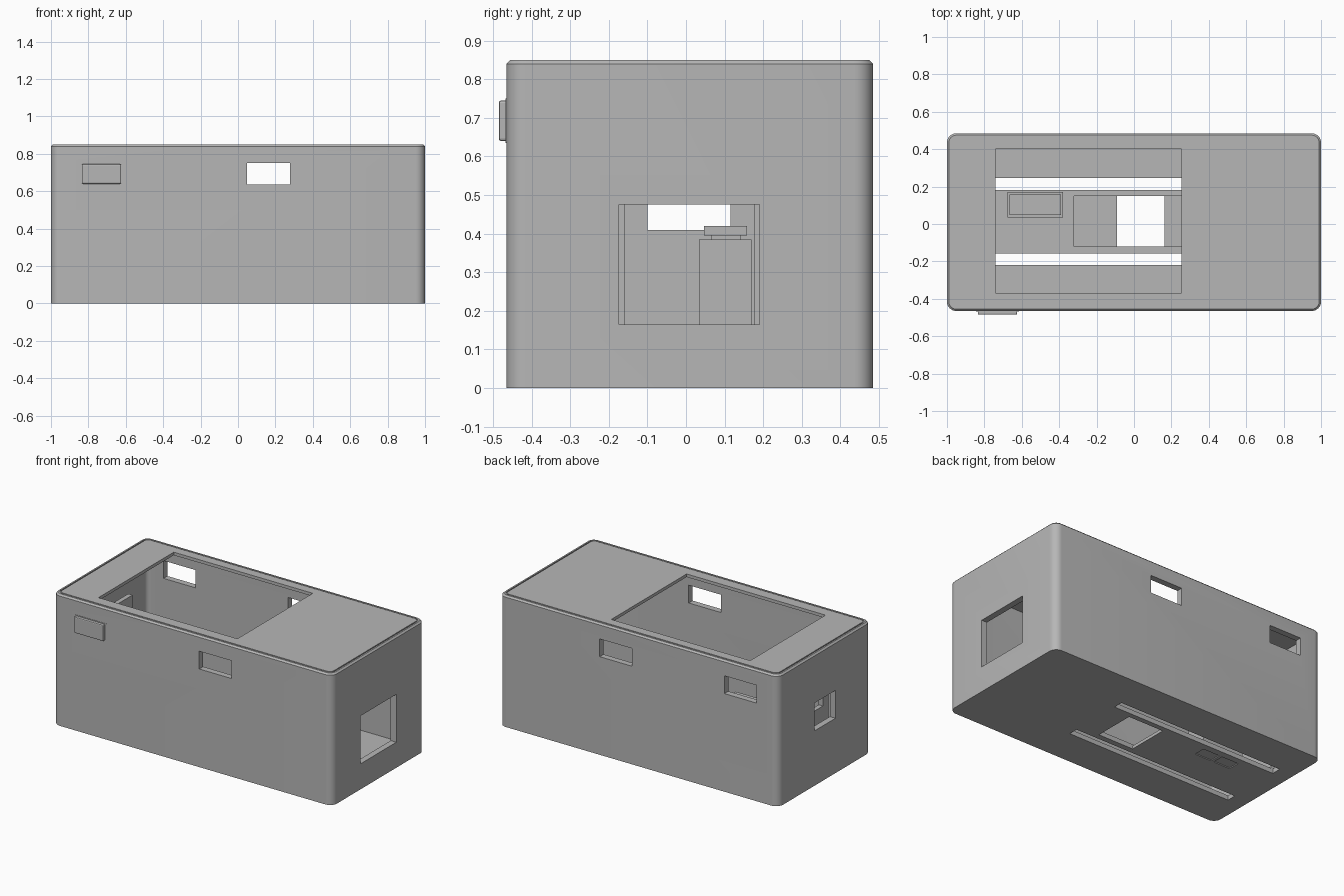
import bpy, bmesh

cube = bpy.data.objects.get("Cube")
if cube:
    bpy.data.objects.remove(cube, do_unlink=True)

gray = bpy.data.materials.new("plain_gray")
gray.use_nodes = True
gray.diffuse_color = (0.47, 0.47, 0.47, 1)
gray.node_tree.nodes["Principled BSDF"].inputs["Base Color"].default_value = (0.47, 0.47, 0.47, 1)


def box(name, x, y, z, corner=0.0, top=0.0):
    """Box from (min, max) ranges, with optional rounded uprights and chamfered top."""
    bm = bmesh.new()
    bmesh.ops.create_cube(bm, size=1)
    for v in bm.verts:
        v.co = [r[0] + (c + 0.5) * (r[1] - r[0]) for c, r in zip(v.co, (x, y, z))]
    if corner:
        uprights = [e for e in bm.edges
                    if abs(e.verts[0].co.z - e.verts[1].co.z) > 1e-5]
        bmesh.ops.bevel(bm, geom=uprights, offset=corner, segments=8,
                        profile=0.5, affect='EDGES')
    if top:
        rim = [e for e in bm.edges if all(abs(v.co.z - z[1]) < 1e-5 for v in e.verts)]
        bmesh.ops.bevel(bm, geom=rim, offset=top, segments=1, affect='EDGES')
    bmesh.ops.recalc_face_normals(bm, faces=bm.faces)
    mesh = bpy.data.meshes.new(name)
    bm.to_mesh(mesh)
    bm.free()
    mesh.materials.append(gray)
    obj = bpy.data.objects.new(name, mesh)
    bpy.context.collection.objects.link(obj)
    return obj


def cut(obj, cutter):
    """Subtract the cutter for good and throw it away."""
    cutter.hide_render = True
    mod = obj.modifiers.new("cut", 'BOOLEAN')
    mod.operation = 'DIFFERENCE'
    mod.solver = 'EXACT'
    mod.object = cutter
    select(obj)
    bpy.ops.object.modifier_apply(modifier=mod.name)
    bpy.data.objects.remove(cutter, do_unlink=True)


def select(obj):
    bpy.ops.object.select_all(action='DESELECT')
    obj.select_set(True)
    bpy.context.view_layer.objects.active = obj


# Hollow case with rounded uprights
WALL, FLOOR, ROOF = 0.04, 0.03, 0.83
X, Y, H = (-1, 1), (-0.465, 0.485), 0.85


def inset(r, d):
    return r[0] + d, r[1] - d


case = box("case", X, Y, (0, H), 0.05, 0.01)
cut(case, box("cavity", inset(X, WALL), inset(Y, WALL), (FLOOR, ROOF), 0.03))

# Fine seam around the lid
seam = box("seam", inset(X, 0.02), inset(Y, 0.02), (H - 0.006, H + 0.05), 0.035)
cut(seam, box("seam_core", inset(X, 0.027), inset(Y, 0.027), (H - 0.1, H + 0.1), 0.03))
cut(case, seam)

# Openings through roof, ends, floor and long sides
openings = [
    ("roof_opening", (-0.74, 0.255), (-0.37, 0.40), (0.7, 1)),
    ("left_end_opening", (0.9, 1.1), (-0.173, 0.191), (0.165, 0.475)),
    ("right_end_opening", (-1.1, -0.9), (-0.10, 0.115), (0.355, 0.535)),
    ("floor_pocket", (-0.32, 0.40), (-0.12, 0.15), (0.02, 0.1)),
    ("floor_opening", (-0.09, 0.163), (-0.12, 0.15), (-0.1, 0.1)),
    ("slot_front", (-0.89, 0.30), (-0.218, -0.157), (-0.1, 0.1)),
    ("slot_back", (-0.89, 0.30), (0.183, 0.245), (-0.1, 0.1)),
]
for x in ((-0.845, -0.615), (0.048, 0.278)):
    openings.append(("front_window", x, (-0.6, -0.4), (0.635, 0.75)))
    openings.append(("back_window", x, (0.4, 0.6), (0.635, 0.75)))
for x in ((-0.665, -0.545), (-0.525, -0.405)):
    openings.append(("floor_recess", x, (0.065, 0.14), (-0.1, 0.006)))
for opening in openings:
    cut(case, box(*opening))

# Push button filling the front window
box("button_base", (-0.845, -0.615), (-0.467, -0.425), (0.635, 0.75))
button = box("button_cap", (-0.835, -0.625), (-0.485, -0.44), (0.64, 0.745))
bev = button.modifiers.new("soft_edges", 'BEVEL')
bev.width = 0.006
bev.segments = 2

# Upright bracket behind the right end opening
bracket = box("bracket", (-0.91, -0.88), (-0.16, 0.178), (FLOOR - 0.005, 0.62))
cut(bracket, box("bracket_window", (-1, -0.8), (-0.10, 0.115), (0.41, 0.55)))

# Switch tower on the floor
box("switch_body", (-0.675, -0.38), (0.034, 0.17), (FLOOR - 0.005, 0.385))
box("switch_neck", (-0.645, -0.41), (0.065, 0.142), (0.38, 0.40))
box("switch_cap", (-0.665, -0.39), (0.047, 0.158), (0.395, 0.42))

select(case)
bpy.ops.object.shade_smooth_by_angle(angle=0.5)
